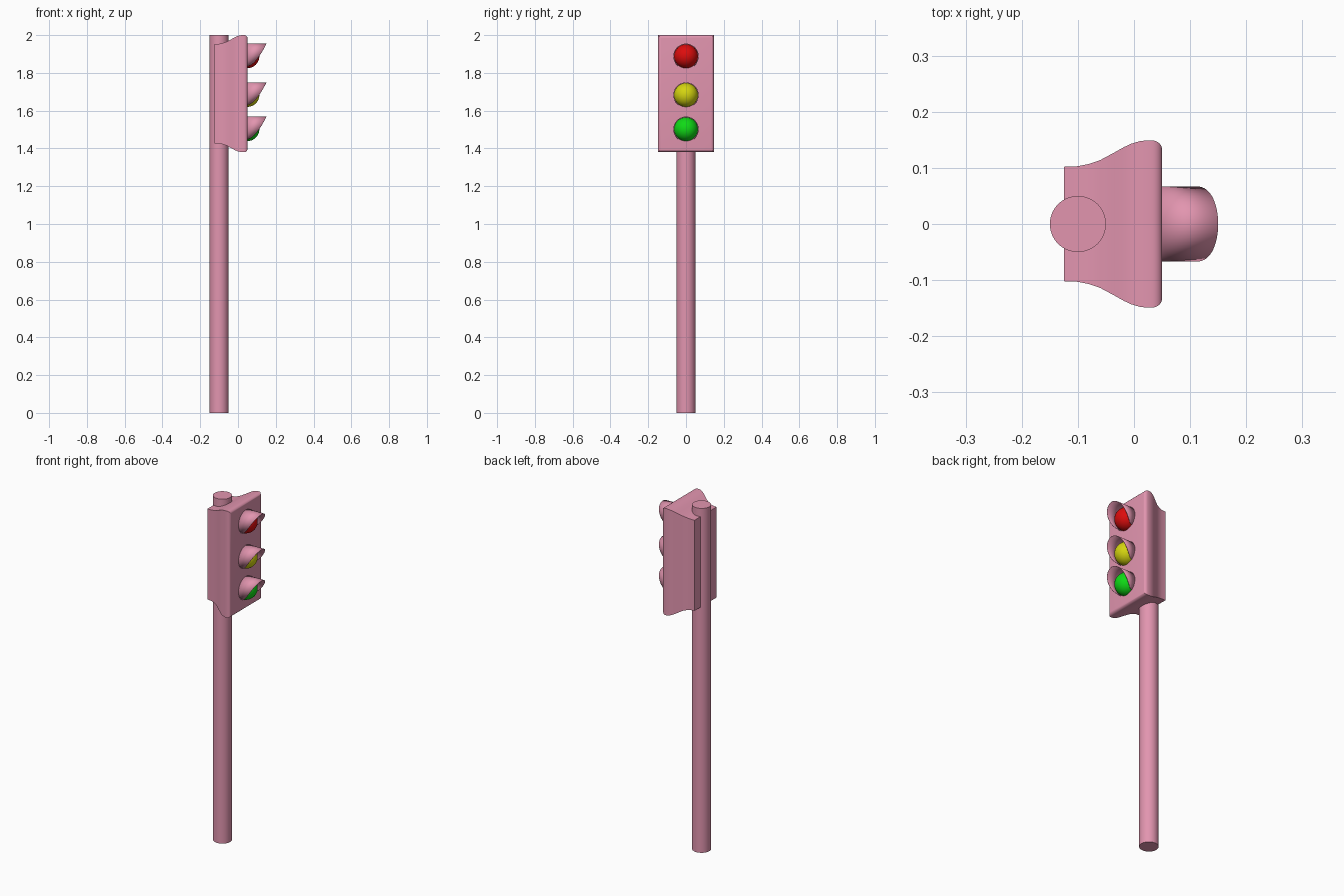
import bpy, bmesh, math
from mathutils import Matrix

if "Cube" in bpy.data.objects:
    bpy.data.objects.remove(bpy.data.objects["Cube"])


def material(name, rgb):
    m = bpy.data.materials.new(name)
    m.diffuse_color = (*rgb, 1)
    m.use_nodes = True
    m.node_tree.nodes["Principled BSDF"].inputs["Base Color"].default_value = m.diffuse_color
    return m


PINK = material("pink", (0.76, 0.30, 0.43))
RED = material("red", (0.72, 0.004, 0.004))
YELLOW = material("yellow", (0.66, 0.66, 0.005))
GREEN = material("green", (0.005, 0.70, 0.008))


def finish(name, bm, mat, normals=True):
    if normals:
        bmesh.ops.recalc_face_normals(bm, faces=bm.faces)
    me = bpy.data.meshes.new(name)
    bm.to_mesh(me)
    bm.free()
    me.materials.append(mat)
    me.shade_smooth()
    me.set_sharp_from_angle(angle=math.radians(30))
    ob = bpy.data.objects.new(name, me)
    bpy.context.collection.objects.link(ob)
    return ob


# Pole
bm = bmesh.new()
bmesh.ops.create_cone(bm, cap_ends=True, segments=64, radius1=0.05, radius2=0.05,
                      depth=2, matrix=Matrix.Translation((-0.1, 0, 1)))
finish("pole", bm, PINK)

# Housing: rectangles lofted along x, flaring out to a rounded front rim
profile = [(-0.125, 0.102), (-0.1, 0.103), (-0.08, 0.107), (-0.06, 0.114),
           (-0.034, 0.128), (-0.018, 0.137), (-0.005, 0.143), (0.01, 0.1475), (0.022, 0.149)]
for i in range(7):
    a = i * math.pi / 12
    profile.append((0.032 + 0.018 * math.sin(a), 0.133 + 0.016 * math.cos(a)))
bm = bmesh.new()
rings = []
for x, hy in profile:
    hz = hy + 0.161
    rings.append([bm.verts.new((x, sy * hy, 1.69 + sz * hz))
                  for sy, sz in ((-1, -1), (1, -1), (1, 1), (-1, 1))])
for a, b in zip(rings, rings[1:]):
    for k in range(4):
        bm.faces.new((a[k], a[(k + 1) % 4], b[(k + 1) % 4], b[k]))
bm.faces.new(rings[0])
bm.faces.new(rings[-1])
finish("housing", bm, PINK)


# Visor: thin open tube whose front edge sweeps back towards the bottom
def visor(name, z):
    r, n, limit, back = 0.067, 48, math.radians(142), 0.045
    low = r * math.cos(limit)
    bm = bmesh.new()
    pairs = []
    for i in range(n + 1):
        t = -limit + 2 * limit * i / n
        y, dz = r * math.sin(t), r * math.cos(t)
        u = max(0, (dz - low) / (r - low))
        front = 0.05 + 0.1 * u ** 0.58
        pairs.append((bm.verts.new((back, y, z + dz)), bm.verts.new((front, y, z + dz))))
    # Winding gives outward normals, so the solidify thickness grows inward
    for (a, b), (c, d) in zip(pairs, pairs[1:]):
        bm.faces.new((a, b, d, c))
    ob = finish(name, bm, PINK, normals=False)
    mod = ob.modifiers.new("thickness", "SOLIDIFY")
    mod.thickness = 0.002
    mod.offset = -1


# Lamps with their visors
for name, z, mat in (("red", 1.888, RED), ("yellow", 1.683, YELLOW), ("green", 1.502, GREEN)):
    bm = bmesh.new()
    bmesh.ops.create_uvsphere(bm, u_segments=40, v_segments=24, radius=0.063,
                              matrix=Matrix.Translation((0.05, 0, z)))
    finish(name + "_lamp", bm, mat)
    visor(name + "_visor", z)
